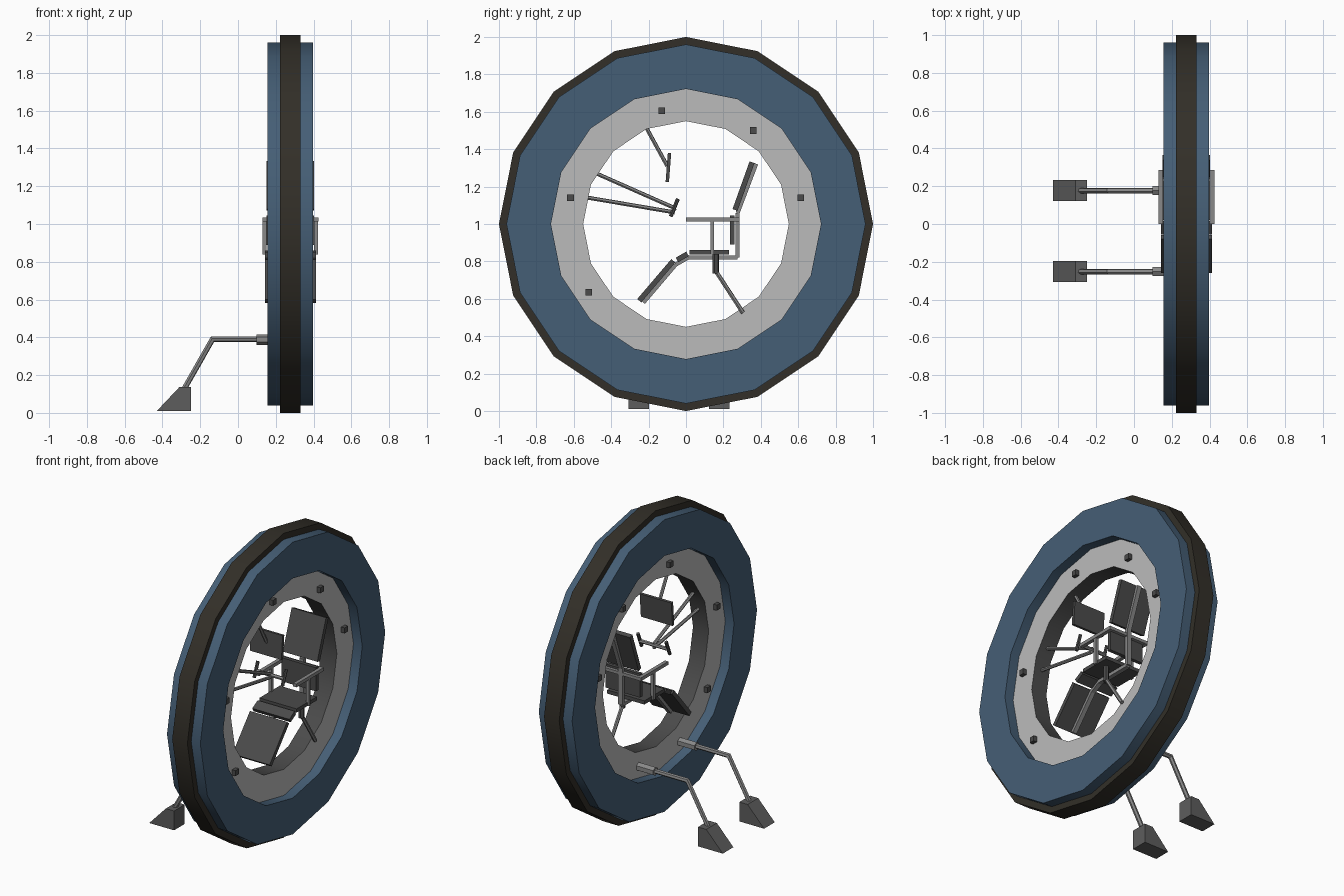
import bpy, bmesh, math
from mathutils import Vector

if "Cube" in bpy.data.objects:
    bpy.data.objects.remove(bpy.data.objects["Cube"])

CX = 0.277  # centre plane of the wheel


def material(name, rgb):
    m = bpy.data.materials.new(name)
    m.diffuse_color = (*rgb, 1)
    m.use_nodes = True
    m.node_tree.nodes["Principled BSDF"].inputs["Base Color"].default_value = m.diffuse_color
    return m


BLUE = material("blue_paint", (0.06, 0.113, 0.18))
RUBBER = material("rubber", (0.032, 0.028, 0.021))
HOOP = material("hoop_grey", (0.5, 0.5, 0.5))
DARK = material("dark_grey", (0.07, 0.07, 0.07))
FOOT = material("foot_grey", (0.11, 0.11, 0.11))
STEEL = material("steel", (0.25, 0.25, 0.25))


def finish(name, bm, mat=None):
    bmesh.ops.recalc_face_normals(bm, faces=bm.faces)
    me = bpy.data.meshes.new(name)
    bm.to_mesh(me)
    bm.free()
    ob = bpy.data.objects.new(name, me)
    bpy.context.collection.objects.link(ob)
    if mat:
        me.materials.append(mat)
    return ob


def ring(name, r_in, r_out, x0, x1, mat, inner_mat=None, n=16):
    """Rectangular hoop around the x axis, smooth around its rim."""
    bm = bmesh.new()
    loops = []
    for i in range(n):
        a = 2 * math.pi * i / n
        loops.append([bm.verts.new((x, r * math.sin(a), 1 + r * math.cos(a)))
                      for x, r in ((x0, r_in), (x0, r_out), (x1, r_out), (x1, r_in))])
    for i in range(n):
        a, b = loops[i], loops[(i + 1) % n]
        for k in range(4):
            f = bm.faces.new((a[k], a[(k + 1) % 4], b[(k + 1) % 4], b[k]))
            f.material_index = 1 if inner_mat and k == 3 else 0
    ob = finish(name, bm, mat)
    if inner_mat:
        ob.data.materials.append(inner_mat)
    bpy.ops.object.select_all(action='DESELECT')
    ob.select_set(True)
    bpy.context.view_layer.objects.active = ob
    bpy.ops.object.shade_smooth_by_angle(angle=math.radians(35))


def prism(name, points, offset, mat=None):
    """Closed polygon pushed along an offset vector."""
    bm = bmesh.new()
    f = bm.faces.new([bm.verts.new(p) for p in points])
    new = bmesh.ops.extrude_face_region(bm, geom=[f])["geom"]
    bmesh.ops.translate(bm, vec=offset, verts=[v for v in new if isinstance(v, bmesh.types.BMVert)])
    return finish(name, bm, mat)


def slab(name, p, q, thick, width, mat=None, x=CX):
    """Board whose side view runs from p to q in (y, z)."""
    p, q = Vector(p), Vector(q)
    d = (q - p).normalized()
    n = Vector((-d.y, d.x)) * thick / 2
    prism(name, [(x - width / 2, *c) for c in (p + n, q + n, q - n, p - n)], (width, 0, 0), mat)


def box(name, lo, hi, mat=None):
    prism(name, [(lo[0], lo[1], lo[2]), (lo[0], hi[1], lo[2]), (lo[0], hi[1], hi[2]),
                 (lo[0], lo[1], hi[2])], (hi[0] - lo[0], 0, 0), mat)


def rod(name, path, r, mat=STEEL, sides=6):
    """Straight or bent rod with mitred corners."""
    path = [Vector(p) for p in path]
    bm = bmesh.new()
    d0 = (path[1] - path[0]).normalized()
    u = d0.orthogonal().normalized()
    w = d0.cross(u)
    prev = [path[0] + r * (u * math.cos(2 * math.pi * k / sides) + w * math.sin(2 * math.pi * k / sides))
            for k in range(sides)]
    loops = [[bm.verts.new(c) for c in prev]]
    for i in range(1, len(path)):
        d = (path[i] - path[i - 1]).normalized()
        n = d + (path[i + 1] - path[i]).normalized() if i + 1 < len(path) else d
        prev = [c + d * ((path[i] - c).dot(n) / d.dot(n)) for c in prev]
        loops.append([bm.verts.new(c) for c in prev])
    for a, b in zip(loops, loops[1:]):
        for k in range(sides):
            bm.faces.new((a[k], a[(k + 1) % sides], b[(k + 1) % sides], b[k]))
    bm.faces.new(loops[0])
    bm.faces.new(loops[-1])
    finish(name, bm, mat)


# Wheel: tyre, painted shell, recessed inner hoop with a dark inner wall
ring("tyre", 0.94, 1.0, 0.222, 0.332, RUBBER)
ring("wheel_shell", 0.722, 0.96, 0.156, 0.398, BLUE)
ring("inner_hoop", 0.55, 0.73, 0.22, 0.334, HOOP, DARK)

# Studs on both faces of the hoop
for y, z in ((-0.13, 1.605), (0.36, 1.5), (0.613, 1.14), (-0.617, 1.14), (-0.52, 0.635)):
    for side, x in (("left", 0.195), ("right", 0.329)):
        box("stud_" + side, (x, y - 0.018, z - 0.018), (x + 0.03, y + 0.018, z + 0.018), DARK)

# Parking stands
for y in (0.177, -0.252):
    prism("stand_socket", [(0.098, y + 0.028 * math.sin(k * math.pi / 3), 0.388 + 0.028 * math.cos(k * math.pi / 3))
                           for k in range(6)], (0.13, 0, 0), STEEL)
    rod("stand_leg", [(0.11, y, 0.39), (-0.135, y, 0.39), (-0.3, y, 0.1)], 0.015)
    prism("stand_foot", [(x, y - 0.055, z) for x, z in
                         ((-0.43, 0.01), (-0.25, 0.01), (-0.25, 0.137), (-0.31, 0.137))],
          (0, 0.11, 0), FOOT)

# Seat pads
slab("headrest_pad", (0.262, 1.075), (0.353, 1.33), 0.028, 0.25, DARK)
slab("back_pad", (0.248, 0.89), (0.248, 1.045), 0.024, 0.25, DARK)
slab("seat_pad", (0.02, 0.848), (0.23, 0.848), 0.024, 0.27, DARK)
slab("knee_pad", (-0.048, 0.808), (0.008, 0.84), 0.028, 0.27, DARK)
slab("leg_pad", (-0.25, 0.59), (-0.068, 0.803), 0.028, 0.27, DARK)

# Bent spine strip carrying the pads
spine = [(-0.228, 0.58), (-0.055, 0.783), (0.01, 0.82), (0.276, 0.82), (0.276, 1.06), (0.375, 1.322)]
for a, b in zip(spine, spine[1:]):
    slab("seat_spine", a, b, 0.022, 0.03, STEEL)

# Armrests with posts
for x in (0.141, 0.413):
    slab("armrest", (0.0, 1.024), (0.285, 1.024), 0.022, 0.024, STEEL, x)
    slab("armrest_post", (0.141, 0.838), (0.141, 1.02), 0.02, 0.02, STEEL, x)
slab("armrest_crossbar", (0.264, 1.024), (0.285, 1.024), 0.02, 0.27, STEEL)

# Seat support
rod("seat_mount", [(0.35, 0.158, 0.735), (0.35, 0.158, 0.84)], 0.018, DARK)
rod("seat_strut", [(0.35, 0.155, 0.755), (0.35, 0.305, 0.525)], 0.012)

# Steering bar and its two struts
rod("upper_steering_strut", [(CX, -0.49, 1.275), (CX, -0.06, 1.085)], 0.011)
rod("lower_steering_strut", [(CX, -0.55, 1.145), (CX, -0.06, 1.062)], 0.011)
rod("steering_bar", [(0.175, -0.063, 1.08), (0.38, -0.063, 1.08)], 0.012)
for x in (0.175, 0.38):
    rod("steering_grip", [(x, -0.082, 1.04), (x, -0.043, 1.135)], 0.011, DARK)

# Display panel on its arm
slab("display_panel", (-0.1, 1.225), (-0.088, 1.38), 0.018, 0.23, DARK)
rod("display_arm", [(CX, -0.215, 1.52), (CX, -0.1, 1.31)], 0.011)
